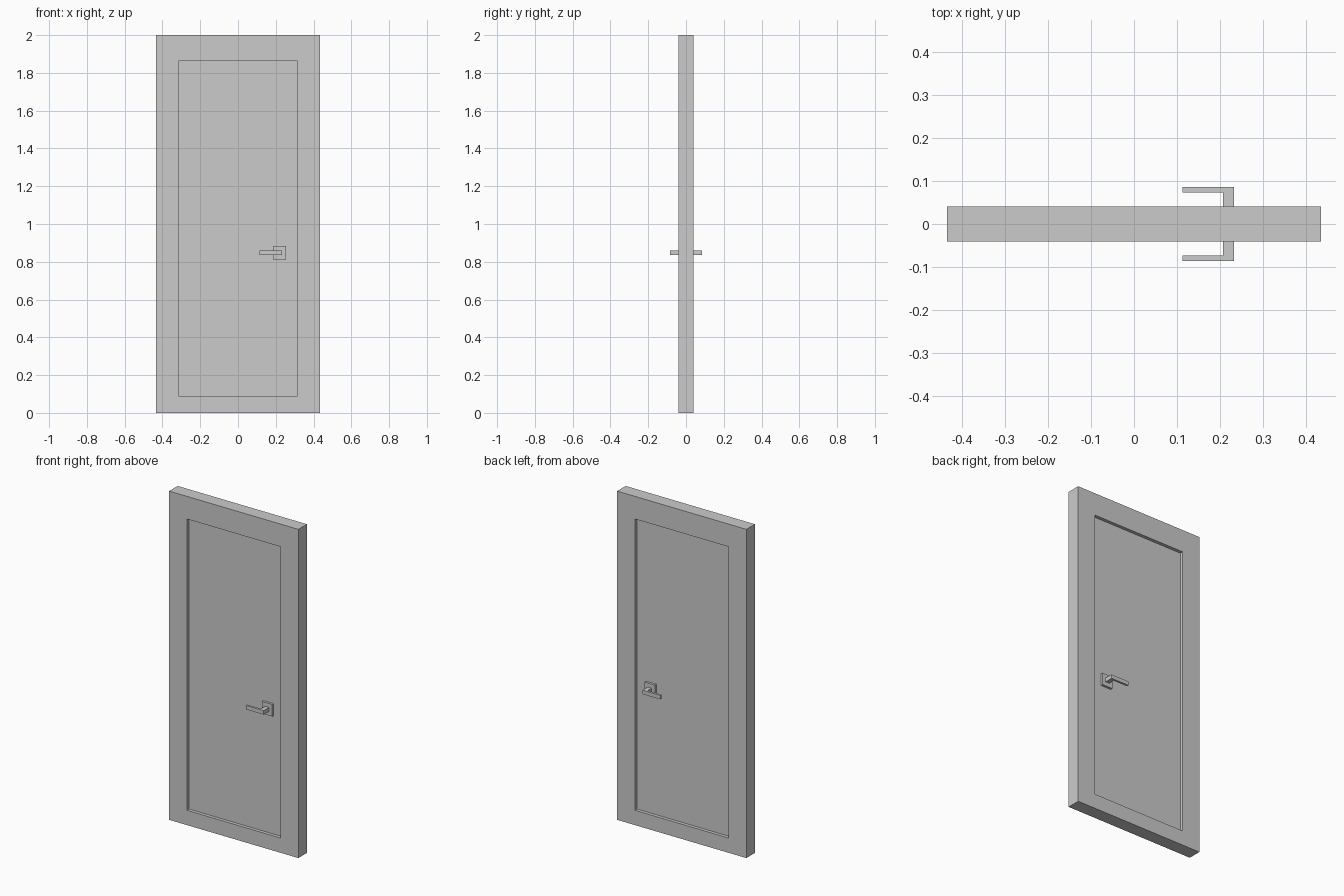
import bpy, bmesh
from mathutils import Vector

if "Cube" in bpy.data.objects:
    bpy.data.objects.remove(bpy.data.objects["Cube"])

W, T, H = 0.435, 0.041, 2.0      # half width, half thickness, height
PANEL = 0.021                    # half thickness of the recessed panel


def finish(name, bm):
    bmesh.ops.recalc_face_normals(bm, faces=bm.faces)
    me = bpy.data.meshes.new(name)
    bm.to_mesh(me)
    bm.free()
    ob = bpy.data.objects.new(name, me)
    bpy.context.collection.objects.link(ob)
    return ob


def box(bm, lo, hi):
    lo, hi = Vector(lo), Vector(hi)
    verts = bmesh.ops.create_cube(bm, size=1)["verts"]
    for v in verts:
        v.co = (lo + hi) / 2 + v.co * (hi - lo)


# Door leaf: slab with a recessed panel on both faces
bm = bmesh.new()
box(bm, (-W, -T, 0), (W, T, H))
bm.normal_update()
for face in [f for f in bm.faces if abs(f.normal.y) > 0.9]:
    side = 1 if face.normal.y > 0 else -1
    bmesh.ops.inset_region(bm, faces=[face], thickness=0.05)
    for v in face.verts:
        v.co.x = 0.315 if v.co.x > 0 else -0.315
        v.co.z = 1.862 if v.co.z > 1 else 0.09
    inner = bmesh.ops.extrude_face_region(bm, geom=[face])["geom"]
    for v in inner:
        if isinstance(v, bmesh.types.BMVert):
            v.co.y = side * PANEL
    if face.is_valid:
        bmesh.ops.delete(bm, geom=[face], context='FACES_ONLY')
finish("door_leaf", bm)

# Handles: square plate and L-shaped lever on each face
for side, label in ((-1, "front"), (1, "back")):
    bm = bmesh.new()
    box(bm, (0.185, side * PANEL, 0.811), (0.255, side * 0.035, 0.884))
    finish(label + "_handle_plate", bm)

    bm = bmesh.new()
    profile = [(0.207, 0.034), (0.233, 0.034), (0.233, 0.086),
               (0.113, 0.086), (0.113, 0.073), (0.207, 0.073)]
    f = bm.faces.new([bm.verts.new((x, side * y, 0.836)) for x, y in profile])
    top = bmesh.ops.extrude_face_region(bm, geom=[f])["geom"]
    bmesh.ops.translate(bm, vec=(0, 0, 0.024),
                        verts=[g for g in top if isinstance(g, bmesh.types.BMVert)])
    finish(label + "_lever", bm)
